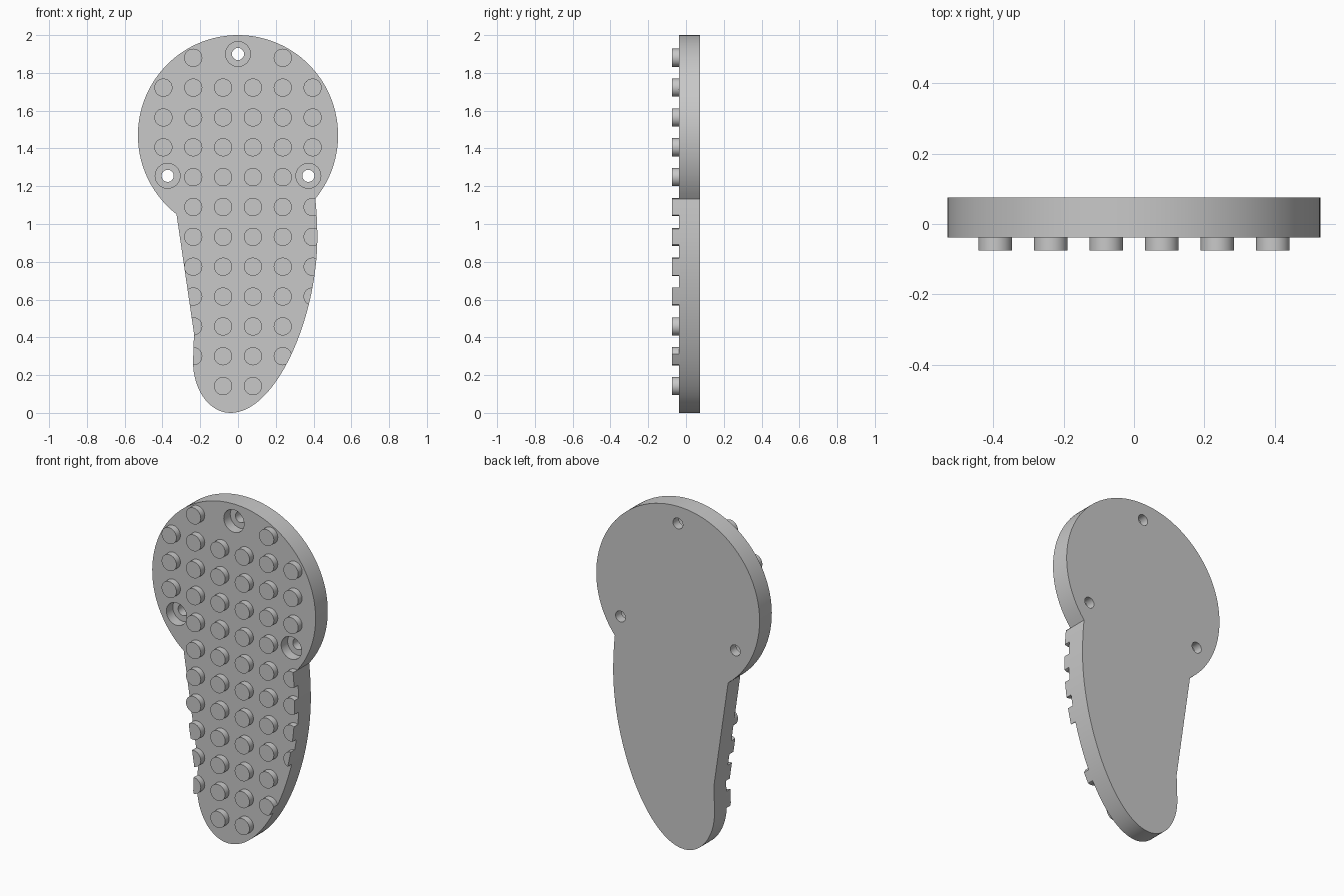
import bpy, bmesh, math
from mathutils import Vector, Matrix
from mathutils.geometry import interpolate_bezier

if "Cube" in bpy.data.objects:
    bpy.data.objects.remove(bpy.data.objects["Cube"])

FRONT, BACK, STUD_FRONT = -0.038, 0.075, -0.075
CENTRE_Z, RADIUS = 1.47, 0.53
PITCH = 0.158

grey = bpy.data.materials.new("plain grey")
grey.use_nodes = True
colour = (0.58, 0.58, 0.58, 1)
grey.diffuse_color = colour
grey.node_tree.nodes["Principled BSDF"].inputs["Base Color"].default_value = colour


def finish(name, bm):
    bmesh.ops.recalc_face_normals(bm, faces=bm.faces)
    mesh = bpy.data.meshes.new(name)
    bm.to_mesh(mesh)
    bm.free()
    mesh.materials.append(grey)
    obj = bpy.data.objects.new(name, mesh)
    bpy.context.collection.objects.link(obj)
    return obj


def bezier(a, b, c, d, n):
    pts = interpolate_bezier(*[Vector((*p, 0)) for p in (a, b, c, d)], n)
    return [(p.x, p.y) for p in pts]


def outline():
    # Round head, then the tapering tail back up to the right joint
    start = math.atan2(-0.335, 0.408)
    end = math.pi + math.atan2(0.42, 0.327)
    n = 72
    pts = []
    for i in range(n + 1):
        a = start + (end - start) * i / n
        pts.append((RADIUS * math.cos(a), CENTRE_Z + RADIUS * math.sin(a)))
    pts.append((-0.233, 0.42))
    pts += bezier((-0.238, 0.27), (-0.238, 0.12), (-0.15, 0), (-0.04, 0), 18)
    pts += bezier((-0.04, 0), (0.2, 0), (0.42, 0.5), (0.42, 0.93), 36)[1:]
    pts += bezier((0.42, 0.93), (0.42, 1.0), (0.416, 1.07), (0.41, 1.13), 8)[1:-1]
    return pts


def prism(name, y0, y1):
    bm = bmesh.new()
    face = bm.faces.new([bm.verts.new((x, y0, z)) for x, z in outline()])
    new = bmesh.ops.extrude_face_region(bm, geom=[face])["geom"]
    verts = [v for v in new if isinstance(v, bmesh.types.BMVert)]
    bmesh.ops.translate(bm, verts=verts, vec=(0, y1 - y0, 0))
    return finish(name, bm)


def cylinders(name, places, radius, y0, y1, sides=32):
    bm = bmesh.new()
    for x, z in places:
        place = Matrix.Translation((x, (y0 + y1) / 2, z)) @ Matrix.Rotation(math.pi / 2, 4, "X")
        bmesh.ops.create_cone(bm, cap_ends=True, segments=sides, radius1=radius,
                              radius2=radius, depth=y1 - y0, matrix=place)
    return finish(name, bm)


def cut(obj, cutter, operation):
    mod = obj.modifiers.new("cut", "BOOLEAN")
    mod.operation, mod.object, mod.solver = operation, cutter, "EXACT"
    bpy.context.view_layer.update()
    result = bpy.data.meshes.new_from_object(
        obj.evaluated_get(bpy.context.evaluated_depsgraph_get()))
    obj.modifiers.clear()
    obj.data = result
    bpy.data.objects.remove(cutter)


# Backing plate with three counterbored screw holes
plate = prism("backing_plate", FRONT, BACK)
screws = []
for degrees in (90, 210, 330):
    a = math.radians(degrees)
    screws.append((0.43 * math.cos(a), CENTRE_Z + 0.43 * math.sin(a)))
cut(plate, cylinders("counterbore_cutter", screws, 0.066, -0.2, 0.022), "DIFFERENCE")
cut(plate, cylinders("screw_hole_cutter", screws, 0.032, -0.2, 0.2), "DIFFERENCE")

# Grid of round studs, trimmed flush with the plate edge; columns run 0 to 5
rows = [(1, 4), (0, 1, 2, 3, 4, 5), (0, 1, 2, 3, 4, 5), (0, 1, 2, 3, 4, 5),
        (1, 2, 3, 4)] + [(1, 2, 3, 4, 5)] * 4 + [(1, 2, 3, 4)] * 2 + [(2, 3)]
places = [((c - 2.5) * PITCH, 1.88 - PITCH * r) for r, cols in enumerate(rows) for c in cols]
studs = cylinders("studs", places, 0.048, STUD_FRONT, FRONT + 0.005)
cut(studs, prism("trim_cutter", -0.3, 0.3), "INTERSECT")

# Smooth round walls, crisp rims
for obj in (plate, studs):
    bpy.ops.object.select_all(action="DESELECT")
    obj.select_set(True)
    bpy.context.view_layer.objects.active = obj
    bpy.ops.object.shade_smooth_by_angle(angle=math.radians(30))
